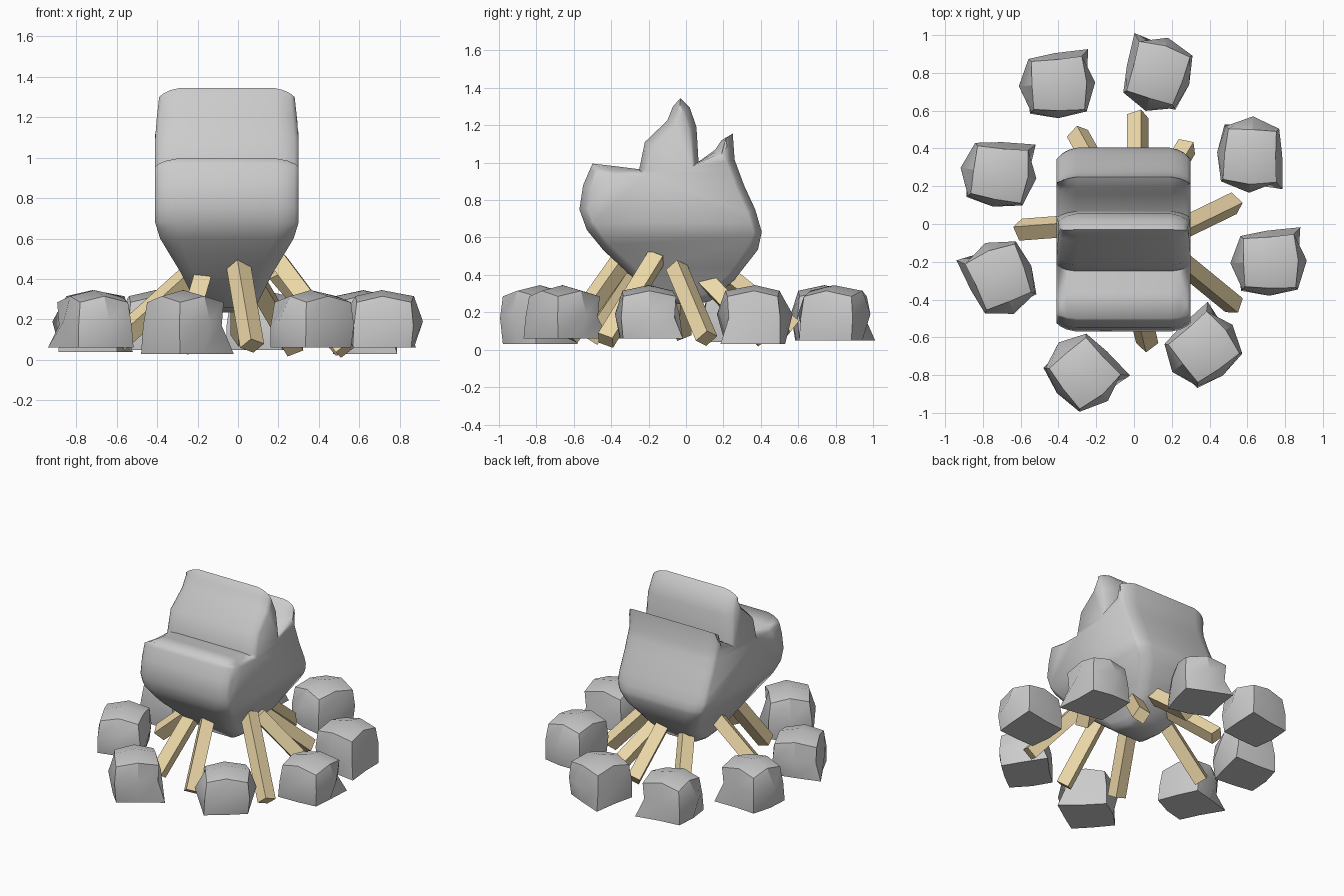
import bpy, bmesh
from math import radians, cos, sin
from mathutils import Vector, Matrix

if "Cube" in bpy.data.objects:
    bpy.data.objects.remove(bpy.data.objects["Cube"])


def make_object(name, bm, angle, material=None):
    bmesh.ops.recalc_face_normals(bm, faces=bm.faces[:])
    mesh = bpy.data.meshes.new(name)
    bm.to_mesh(mesh)
    bm.free()
    ob = bpy.data.objects.new(name, mesh)
    bpy.context.collection.objects.link(ob)
    if material:
        mesh.materials.append(material)
    if angle:
        bpy.ops.object.select_all(action='DESELECT')
        ob.select_set(True)
        bpy.context.view_layer.objects.active = ob
        bpy.ops.object.shade_smooth_by_angle(angle=radians(angle))
    return ob


def bridge(bm, a, b):
    n = len(a)
    for i in range(n):
        bm.faces.new((a[i], a[(i + 1) % n], b[(i + 1) % n], b[i]))


# Flame: side profile (y, z), clockwise, swept along x with rounded ends
profile = [Vector(p) for p in [
    (-0.50, 0.995), (-0.37, 0.98), (-0.25, 0.965), (-0.22, 1.11), (-0.10, 1.225),
    (-0.07, 1.30), (-0.03, 1.345), (0.02, 1.295), (0.056, 1.19), (0.067, 1.005),
    (0.157, 1.07), (0.19, 1.12), (0.25, 1.155), (0.26, 1.015), (0.31, 0.88),
    (0.37, 0.75), (0.405, 0.63), (0.385, 0.535), (0.26, 0.375), (0.13, 0.26),
    (0.02, 0.235), (-0.13, 0.26), (-0.30, 0.40), (-0.44, 0.53), (-0.53, 0.64),
    (-0.57, 0.75), (-0.55, 0.88)]]


def inset(points, d):
    out = []
    for i, p in enumerate(points):
        t = points[(i + 1) % len(points)] - points[i - 1]
        t.normalize()
        out.append(p + Vector((t.y, -t.x)) * d)
    return out


def taper(z):
    stops = [(0.23, 0.36), (0.43, 0.64), (0.60, 0.93), (0.68, 1), (1.12, 1), (1.345, 0.93)]
    for (z0, s0), (z1, s1) in zip(stops, stops[1:]):
        if z <= z1:
            return s0 + (s1 - s0) * max(0, z - z0) / (z1 - z0)
    return stops[-1][1]


bm = bmesh.new()
steps = [(0.355, 0.045), (0.335, 0.028), (0.30, 0.011), (0.25, 0)]
stations = [(-x, d) for x, d in steps] + [(x, d) for x, d in reversed(steps)]
rings = [[bm.verts.new((x, p.x, p.y)) for p in inset(profile, d)] for x, d in stations]
for a, b in zip(rings, rings[1:]):
    bridge(bm, a, b)
bm.faces.new(rings[0])
bm.faces.new(rings[-1])
for z in (0.43, 0.60, 0.68, 0.96):
    bmesh.ops.bisect_plane(bm, geom=bm.verts[:] + bm.edges[:] + bm.faces[:],
                           plane_co=(0, 0, z), plane_no=(0, 0, 1))
for v in bm.verts:
    v.co.x = -0.055 + v.co.x * taper(v.co.z)
bmesh.ops.triangulate(bm, faces=[f for f in bm.faces if len(f.verts) > 4])
make_object("flame", bm, 75)

# Logs: square sticks from an upper end in the flame to a lower end
wood = bpy.data.materials.new("wood")
wood.diffuse_color = (0.86, 0.70, 0.40, 1)
wood.use_nodes = True
wood.node_tree.nodes["Principled BSDF"].inputs["Base Color"].default_value = wood.diffuse_color
logs = [((0.00, -0.34, 0.48), (0.07, -0.63, 0.07)),
        ((0.20, -0.16, 0.49), (0.53, -0.43, 0.05)),
        ((0.20, -0.05, 0.44), (0.53, 0.11, 0.06)),
        ((0.08, 0.08, 0.40), (0.28, 0.41, 0.06)),
        ((0.02, 0.18, 0.42), (0.02, 0.57, 0.11)),
        ((-0.10, 0.12, 0.42), (-0.30, 0.48, 0.09)),
        ((-0.20, 0.00, 0.45), (-0.60, -0.03, 0.09)),
        ((-0.18, -0.28, 0.40), (-0.28, -0.51, 0.06))]
for i, (top, low) in enumerate(logs):
    a, b = Vector(top), Vector(low)
    axis = a - b
    bm = bmesh.new()
    bmesh.ops.create_cube(bm, size=1)
    m = (Matrix.Translation((a + b) / 2) @ axis.to_track_quat('Z', 'Y').to_matrix().to_4x4()
         @ Matrix.Rotation(radians(28), 4, 'Z') @ Matrix.Diagonal((0.085, 0.085, axis.length, 1)))
    bm.transform(m)
    make_object(f"log_{i + 1}", bm, 0, wood)

# Stones: squared base with one jutting corner, wider middle, faceted crown
base = [0.16, 0.25, 0.15, 0.20, 0.16, 0.21, 0.15, 0.20]
mid = [0.205, 0.19, 0.165, 0.20, 0.20, 0.20, 0.18, 0.215]
crown = [0.16, 0.20, 0.13, 0.18, 0.13, 0.18, 0.14, 0.20]
stones = [(0.12, 0.79, 118, 0.05), (0.62, 0.37, -48, 0.03), (0.71, -0.20, 47, 0.06),
          (0.36, -0.66, 83, 0.06), (-0.27, -0.78, -5, 0.03), (-0.71, -0.29, 157, 0.06),
          (-0.72, 0.27, 37, 0.04), (-0.41, 0.74, 48, 0.05)]
for i, (x, y, turn, z0) in enumerate(stones):
    bm = bmesh.new()
    rings = []
    for radii, zs in ((base, (z0, z0)), (mid, (0.19, 0.17)), (crown, (0.315, 0.285))):
        ring = []
        for k, r in enumerate(radii):
            a = radians(turn - 45 + 45 * k)
            ring.append(bm.verts.new((x + r * cos(a), y + r * sin(a), zs[k % 2])))
        rings.append(ring)
    bridge(bm, rings[0], rings[1])
    bridge(bm, rings[1], rings[2])
    bm.faces.new(rings[0])
    tip = bm.verts.new((x, y, 0.345))
    for k in range(0, 8, 2):
        bm.faces.new((tip, rings[2][k], rings[2][k + 1], rings[2][(k + 2) % 8]))
    make_object(f"stone_{i + 1}", bm, 30)
